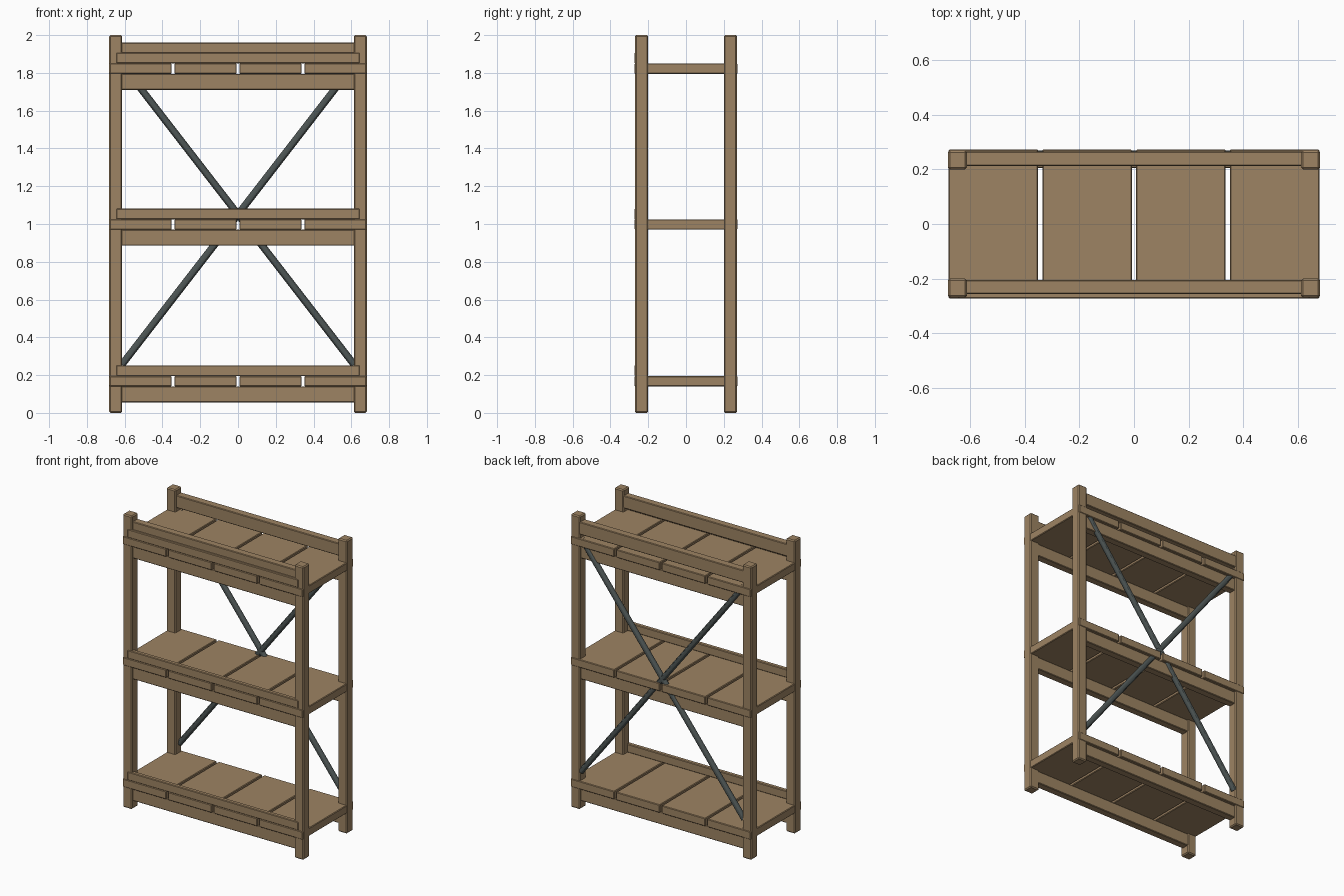
import bpy
from mathutils import Vector

if "Cube" in bpy.data.objects:
    bpy.data.objects.remove(bpy.data.objects["Cube"])


def material(name, rgb):
    m = bpy.data.materials.new(name)
    m.diffuse_color = (*rgb, 1)
    m.use_nodes = True
    m.node_tree.nodes["Principled BSDF"].inputs["Base Color"].default_value = m.diffuse_color
    return m


wood = material("tan wood", (0.34, 0.23, 0.125))
steel = material("dark grey steel", (0.075, 0.092, 0.09))


def box(name, x, y, z, bevel=0.004):
    """Bevelled wooden box from (min, max) ranges."""
    lo, hi = Vector((x[0], y[0], z[0])), Vector((x[1], y[1], z[1]))
    bpy.ops.mesh.primitive_cube_add(size=1, location=(lo + hi) / 2)
    ob = bpy.context.object
    ob.name = name
    ob.scale = hi - lo
    bpy.ops.object.transform_apply(location=False, rotation=False, scale=True)
    b = ob.modifiers.new("edge bevel", 'BEVEL')
    b.width, b.segments = bevel, 1
    ob.data.materials.append(wood)
    return ob


def rod(name, a, b, radius):
    """Round steel bar between two points."""
    a, b = Vector(a), Vector(b)
    bpy.ops.mesh.primitive_cylinder_add(vertices=12, radius=radius, depth=(b - a).length,
                                        location=(a + b) / 2)
    ob = bpy.context.object
    ob.name = name
    ob.rotation_euler = (b - a).to_track_quat('Z', 'Y').to_euler()
    ob.data.materials.append(steel)
    bpy.ops.object.shade_smooth_by_angle()
    return ob


# Corner posts
for sx in (-1, 1):
    for sy, side in ((-1, "front"), (1, "back")):
        xs = sorted((sx * 0.613, sx * 0.682))
        ys = sorted((sy * 0.2, sy * 0.27))
        box(side + "_post", xs, ys, (0, 2), 0.007)

# Three shelves: four boards, aprons underneath, front lip
for z in (0.14, 0.97, 1.795):
    for i in range(4):
        x0 = -0.68 + i * 0.34375
        box("shelf_board", (x0, x0 + 0.32875), (-0.273, 0.273), (z, z + 0.055))
    box("front_apron", (-0.62, 0.62), (-0.257, -0.205), (z - 0.085, z))
    box("back_apron", (-0.62, 0.62), (0.205, 0.257), (z - 0.085, z))
    box("front_lip", (-0.645, 0.645), (-0.273, -0.243), (z + 0.055, z + 0.112))

# Guard rails above the top shelf
box("front_top_rail", (-0.62, 0.62), (-0.257, -0.205), (1.875, 1.96))
box("back_top_rail", (-0.62, 0.62), (0.212, 0.266), (1.875, 1.96))

# Crossed back braces
for s in (-1, 1):
    rod("back_brace", (s * 0.615, 0.25, 0.255), (-s * 0.61, 0.25, 1.84), 0.019)
